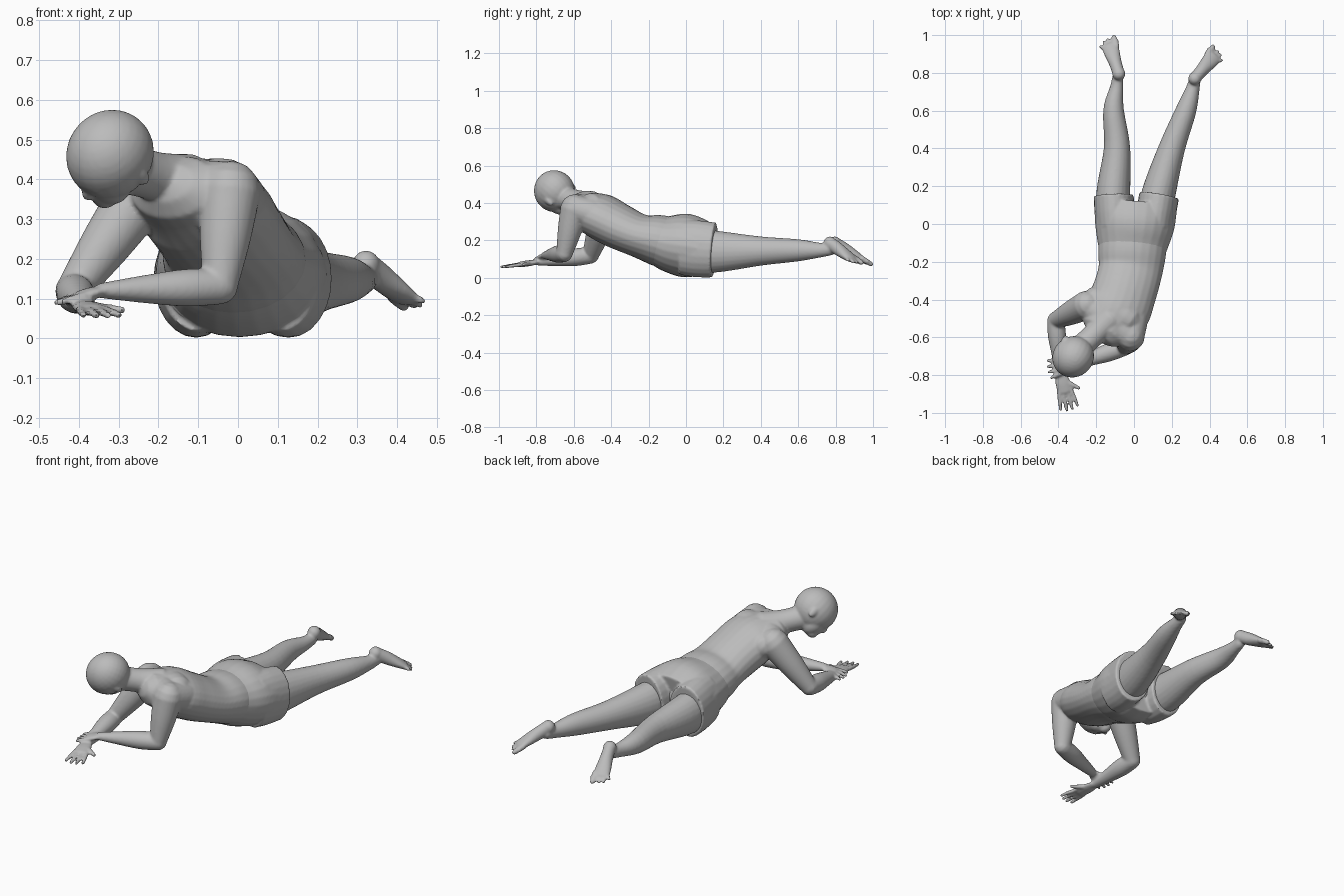
import bpy, bmesh, math
from mathutils import Vector, Matrix

default_cube = bpy.data.objects.get("Cube")
if default_cube:
    bpy.data.objects.remove(default_cube, do_unlink=True)

colour = (.5, .5, .5, 1)
grey = bpy.data.materials.new("plain_grey")
grey.use_nodes = True
grey.diffuse_color = colour
grey.node_tree.nodes["Principled BSDF"].inputs["Base Color"].default_value = colour

SIDES, STEPS = 24, 5
UP = Vector((0, 0, 1))


def spline(before, start, end, after, t):
    """Smooth curve from one station to the next."""
    leave, arrive = (end - before) / 2, (after - start) / 2
    ease = t * t * (3 - 2 * t)
    return (start.lerp(end, ease) + leave * t * (1 - t) ** 2
            - arrive * t * t * (1 - t))


def loft(bm, stations, rounded=True):
    """Closed tube through stations of centre, half width and half height."""
    knots = [Vector((*centre, width, height)) for centre, width, height in stations]
    padded = [knots[0], *knots, knots[-1]]
    path = [spline(*padded[i:i + 4], step / STEPS)
            for i in range(len(knots) - 1) for step in range(STEPS)]
    path.append(knots[-1])
    centres = [Vector(p[:3]) for p in path]
    last = len(path) - 1
    rings = []
    for i, point in enumerate(path):
        along = (centres[min(i + 1, last)] - centres[max(i - 1, 0)]).normalized()
        rings.append((centres[i], along, point[3], point[4]))

    def dome(ring, sign):
        centre, along, width, height = ring
        reach = min(width, height) * sign
        return [(centre + along * reach * math.sin(angle), along,
                 width * math.cos(angle), height * math.cos(angle))
                for angle in (.5, 1, 1.4)]

    if rounded:
        rings = dome(rings[0], -1)[::-1] + rings + dome(rings[-1], 1)
    loops = []
    for centre, along, width, height in rings:
        side = along.cross(UP).normalized()
        top = side.cross(along)
        angles = [math.tau * k / SIDES for k in range(SIDES)]
        loops.append([bm.verts.new(centre + side * width * math.cos(angle)
                                   + top * height * math.sin(angle)) for angle in angles])
    for near, far in zip(loops, loops[1:]):
        for k in range(SIDES):
            bm.faces.new((near[k - 1], near[k], far[k], far[k - 1]))
    bm.faces.new(loops[0][::-1])
    bm.faces.new(loops[-1])


def limb(bm, start, end, first, middle, final, flat=1):
    """Straight tapered form with its own thickness at each end and halfway."""
    start, end = Vector(start), Vector(end)
    loft(bm, [(start, first, first * flat), (start.lerp(end, .5), middle, middle * flat),
              (end, final, final * flat)])


def ball(bm, centre, size, frame=Matrix()):
    place = Matrix.Translation(centre) @ frame @ Matrix.Diagonal((*size, 1))
    bmesh.ops.create_uvsphere(bm, u_segments=SIDES, v_segments=16, radius=1, matrix=place)


def finish(bm, name, voxel, passes):
    """Fuse the overlapping forms into one smooth skin."""
    bmesh.ops.recalc_face_normals(bm, faces=bm.faces)
    mesh = bpy.data.meshes.new(name)
    bm.to_mesh(mesh)
    bm.free()
    mesh.materials.append(grey)
    part = bpy.data.objects.new(name, mesh)
    bpy.context.collection.objects.link(part)
    bpy.ops.object.select_all(action='DESELECT')
    bpy.context.view_layer.objects.active = part
    part.select_set(True)
    fuse = part.modifiers.new("fuse", 'REMESH')
    fuse.mode, fuse.voxel_size = 'VOXEL', voxel
    soften = part.modifiers.new("soften", 'SMOOTH')
    soften.factor, soften.iterations = .5, passes
    for modifier in ("fuse", "soften"):
        bpy.ops.object.modifier_apply(modifier=modifier)
    bpy.ops.object.shade_smooth_by_angle(angle=math.radians(50))


body = bmesh.new()

# Torso from hips to upper chest
loft(body, [((0, -.02, .17), .18, .14), ((-.01, -.15, .2), .18, .137),
            ((-.02, -.25, .225), .17, .117), ((-.05, -.36, .275), .17, .122),
            ((-.09, -.46, .33), .175, .122), ((-.14, -.54, .365), .145, .095)])

# Shoulder girdle, shoulder blades and neck
right_shoulder, left_shoulder = Vector((-.25, -.43, .355)), Vector((-.02, -.595, .37))
limb(body, right_shoulder, left_shoulder, .07, .085, .075)
limb(body, (-.2, -.4, .34), (-.04, -.5, .37), .07, .09, .085)
limb(body, (.005, -.43, .32), left_shoulder, .08, .08, .075)
limb(body, (-.13, -.51, .385), (-.29, -.66, .43), .08, .062, .065)

# Head, turned down and toward its right
crown = Vector((-.3, -.72, .58)).normalized()
face = Vector((-.64, -.24, -.63)).normalized()
left = crown.cross(face)
head_frame = Matrix((left, -face, crown)).transposed().to_4x4()
skull = Vector((-.322, -.703, .463))


def feature(sideways, forward, upward, size):
    spot = skull + left * sideways + face * forward + crown * upward
    ball(body, spot, size, head_frame)


feature(0, 0, 0, (.106, .115, .112))           # cranium
feature(0, .04, -.05, (.072, .06, .08))        # cheeks and jaw
feature(0, .068, -.1, (.035, .03, .03))        # chin
feature(0, .1, -.05, (.013, .02, .024))        # nose
feature(0, .088, -.08, (.026, .014, .014))     # lips
for side in (-1, 1):
    feature(side * .03, .09, -.015, (.03, .016, .012))    # brow
    feature(side * .1, -.01, -.035, (.01, .018, .03))     # ear


def fan(start, end, across, count, root, spread, radius):
    """Row of fingers or toes, shorter toward the outside."""
    for i in range(count):
        offset = i - (count - 1) / 2
        base = start.lerp(end, root) + across * offset * spread
        tip = start.lerp(end, 1 - .03 * offset ** 2) + across * offset * spread * 1.4
        limb(body, base, tip, radius, radius, radius * .8)


def arm(shoulder, elbow, wrist, fingertip, thumb):
    """Whole arm and hand; thumb is the side it grows from."""
    limb(body, shoulder, elbow, .077, .064, .044)
    forearm = elbow.lerp(wrist, .3)
    loft(body, [(elbow, .045, .045), (forearm, .048, .047),
                (elbow.lerp(wrist, .65), .037, .035), (wrist, .026, .02)])
    across = (fingertip - wrist).cross(UP).normalized()
    limb(body, wrist, wrist.lerp(fingertip, .5), .028, .04, .038, .4)
    fan(wrist, fingertip, across, 4, .45, .022, .0105)
    limb(body, wrist.lerp(fingertip, .25) + across * thumb * .02,
         wrist.lerp(fingertip, .5) + across * thumb * .075, .013, .012, .01)


# Right arm reaches forward, left arm folds across
arm(right_shoulder, Vector((-.415, -.51, .12)), Vector((-.39, -.79, .085)),
    Vector((-.34, -.985, .057)), -1)
arm(left_shoulder, Vector((-.045, -.65, .13)), Vector((-.34, -.75, .12)),
    Vector((-.455, -.77, .09)), 1)


def foot(heel, toe, inner):
    """Pointed foot, sole up; inner is the side of the big toe."""
    ball(body, heel, (.035, .035, .036))
    loft(body, [(heel, .032, .034), (heel.lerp(toe, .3), .034, .034),
                (heel.lerp(toe, .6), .042, .026), (heel.lerp(toe, .8), .044, .018)])
    across = (toe - heel).cross(UP).normalized()
    fan(heel, toe, across, 5, .78, .017, .01)
    limb(body, heel.lerp(toe, .75) + across * inner * .034,
         toe + across * inner * .036, .016, .015, .013)


# Legs share lengths and thicknesses, each with its own sideways line
leg_shape = [(0, .15, .085, .12), (.16, .14, .09, .112), (.4, .143, .07, .078),
             (.6, .147, .055, .059), (.72, .148, .036, .039), (.78, .155, .029, .033)]
right_line = (-.11, -.11, -.09, -.108, -.092, -.085)
left_line = (.1, .13, .2, .275, .312, .325)
for line in (right_line, left_line):
    loft(body, [((x, y, z), width, height)
                for x, (y, z, width, height) in zip(line, leg_shape)])
foot(Vector((-.08, .795, .185)), Vector((-.14, .978, .073)), 1)
foot(Vector((.322, .77, .185)), Vector((.445, .915, .08)), -1)

finish(body, "body", .0065, 5)

# Shorts: hips rising out of the waist, with two sleeves and cut hems
shorts = bmesh.new()
loft(shorts, [((-.01, -.2, .21), .16, .11), ((-.005, -.1, .186), .19, .15),
              ((.004, 0, .172), .212, .17), ((.012, .1, .156), .216, .148)], False)
sleeve_shape = [(-.02, .163, .1, .147), (.06, .155, .105, .152), (.15, .148, .106, .147)]
for line in ((-.1, -.104, -.107), (.107, .118, .133)):
    loft(shorts, [((x, y, z), width, height)
                  for x, (y, z, width, height) in zip(line, sleeve_shape)], False)
finish(shorts, "shorts", .007, 3)
